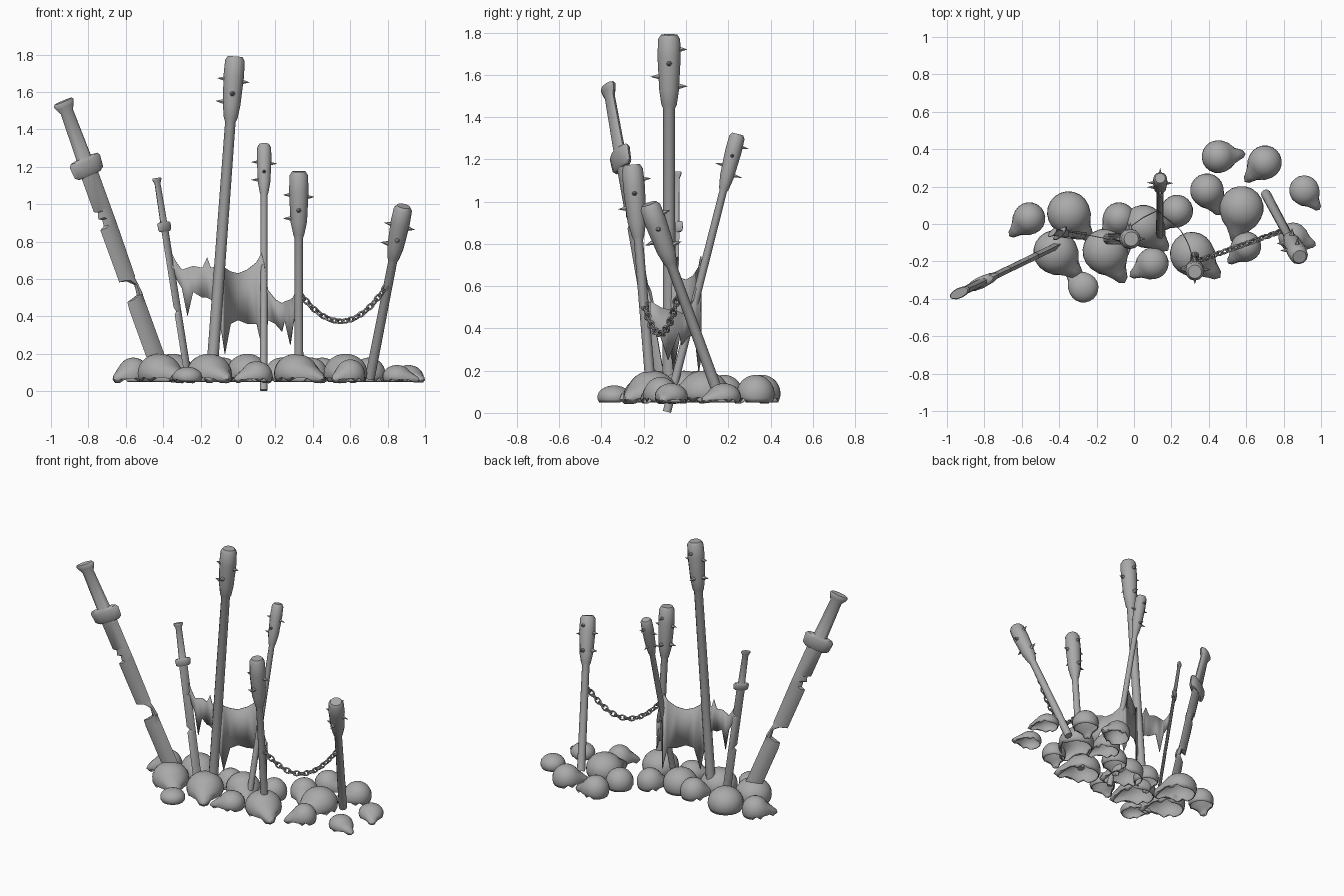
import bpy, bmesh, math
from mathutils import Vector, Matrix

cube = bpy.data.objects.get("Cube")
if cube:
    bpy.data.objects.remove(cube)

grey = bpy.data.materials.new("stone grey")
grey.use_nodes = True
COLOUR = (0.4, 0.4, 0.4, 1)
grey.diffuse_color = COLOUR
grey.node_tree.nodes["Principled BSDF"].inputs["Base Color"].default_value = COLOUR
parts = []


def finish(name, bm, matrix=None):
    bmesh.ops.recalc_face_normals(bm, faces=bm.faces)
    mesh = bpy.data.meshes.new(name)
    bm.to_mesh(mesh)
    bm.free()
    mesh.materials.append(grey)
    obj = bpy.data.objects.new(name, mesh)
    if matrix:
        obj.matrix_world = matrix
    bpy.context.collection.objects.link(obj)
    parts.append(obj)
    return obj


def thicken(obj, amount, offset):
    mod = obj.modifiers.new("thickness", 'SOLIDIFY')
    mod.thickness, mod.offset = amount, offset


def frame(origin, target, side):
    """Matrix whose z runs from origin to target and whose x leans to side."""
    w = (Vector(target) - Vector(origin)).normalized()
    u = Vector(side)
    u = (u - w * u.dot(w)).normalized()
    m = Matrix((u, w.cross(u), w)).transposed().to_4x4()
    m.translation = Vector(origin)
    return m


def skin(bm, rings):
    """Join equal rings of points into a closed tube."""
    rows = [[bm.verts.new(p) for p in ring] for ring in rings]
    for a, b in zip(rows, rows[1:]):
        for i in range(len(a)):
            j = (i + 1) % len(a)
            bm.faces.new((a[i], a[j], b[j], b[i]))
    bm.faces.new(rows[0][::-1])
    bm.faces.new(rows[-1])


def ellipse(z, rx, ry, sides=12):
    steps = [math.tau * i / sides for i in range(sides)]
    return [(rx * math.cos(a), ry * math.sin(a), z) for a in steps]


# Skulls: hollow domes with a narrowed muzzle and arched eye openings
def skull(i, x, y, r, top, heading):
    bm = bmesh.new()
    bmesh.ops.create_uvsphere(bm, u_segments=20, v_segments=14, radius=1)
    low = [v for v in bm.verts if v.co.z < -0.5]
    bmesh.ops.delete(bm, geom=low, context='VERTS')
    for v in bm.verts:
        c = v.co
        angle = abs(math.atan2(c.y, c.x))
        if c.z < -0.35:
            arch = 0.6 < angle < 1.1 or 1.5 < angle < 1.8
            c.z = -0.22 if arch else -0.45
        drop = min(1, max(0, 0.45 - c.z) / 0.6)
        pull = max(0, c.x) ** 3 * drop
        if 0.5 < angle < 0.9 and -0.3 < c.z < 0.1:
            c.xy *= 0.88
        c.x += 0.75 * pull
        c.y *= 1 - 0.3 * pull
        c.z -= 0.1 * pull
    height = (top - 0.05) / 1.45
    m = Matrix.Translation((x, y, top - height)) @ Matrix.Rotation(math.radians(heading), 4, 'Z')
    obj = finish(f"skull_{i}", bm, m @ Matrix.Diagonal((r, r, height, 1)))
    thicken(obj, 0.05, -1)


SKULLS = [
    (-.35, .06, .115, .2, -50), (-.42, -.15, .118, .2, -45), (-.56, .03, .086, .18, 222),
    (-.27, -.34, .08, .13, 133), (-.155, -.145, .12, .2, -58), (-.08, .03, .086, .18, 230),
    (.05, -.01, .112, .2, -45), (.1, -.21, .085, .16, 210), (.23, .07, .086, .18, 227),
    (.31, -.16, .118, .2, -40), (.39, .18, .09, .18, -62), (.45, .36, .088, .18, 6),
    (.7, .33, .09, .18, 224), (.575, .085, .118, .2, -100), (.6, -.12, .08, .17, 223),
    (.91, .18, .08, .14, -52), (.85, -.07, .078, .14, -20)]
for i, spec in enumerate(SKULLS, 1):
    skull(i, *spec)


# Clubs: thin shaft, swollen head and small spikes
def club(name, foot, top, head, shaft, r):
    m = frame(foot, top, (1, 0, 0))
    length = (Vector(top) - Vector(foot)).length
    start = length - head
    profile = [(0, shaft * 1.1), (start, shaft), (start + head * .05, shaft * 1.3),
               (start + head * .25, r * .85), (start + head * .7, r),
               (start + head * .94, r * .95), (length, r * .7)]
    bm = bmesh.new()
    skin(bm, [ellipse(z, a, a) for z, a in profile])
    for angle, t in ((180, .65), (0, .62), (270, .43), (90, .8), (180, .3), (90, .3)):
        turn = Matrix.Rotation(math.radians(angle), 4, 'Z') @ Matrix.Rotation(math.pi / 2, 4, 'Y')
        lift = Matrix.Translation((0, 0, start + head * t))
        bmesh.ops.create_cone(bm, cap_ends=True, segments=6, radius1=r * .32, radius2=0, depth=.05,
                              matrix=lift @ turn @ Matrix.Translation((0, 0, r + .008)))
    finish(name, bm, m)


club("tall_club", (-.14, -.08, .1), (-.015, -.08, 1.79), .35, .028, .055)
club("back_club", (.137, -.09, .005), (.14, .245, 1.32), .28, .018, .039)
club("front_club", (.325, -.165, .1), (.325, -.255, 1.175), .36, .022, .052)
club("left_club", (.705, .16, .07), (.885, -.175, .99), .32, .024, .052)


# Swords: notched blade, guard, oval grip and flared pommel
def sword(name, foot, guard, top, side, s, notches):
    m = frame(foot, top, side)
    g = (Vector(guard) - Vector(foot)).length
    end = (Vector(top) - Vector(foot)).length
    half, thick = .052 * s, .018 * s
    bm = bmesh.new()
    rows = [(0, -half, half)]
    for t, left, right in notches:
        rows.append((t * g, half * left, half * right))
    rows.append((g, -half, half))
    rings = []
    for z, a, b in rows:
        p, q = a + (b - a) * .3, a + (b - a) * .7
        rings.append([(a, 0, z), (p, -thick, z), (q, -thick, z),
                      (b, 0, z), (q, thick, z), (p, thick, z)])
    skin(bm, rings)
    finish(name + "_blade", bm, m)

    bm = bmesh.new()
    fittings = [(g - .05 * s, .07, .02), (g - .035 * s, .09, .03), (g + .03 * s, .096, .032),
                (g + .045 * s, .085, .025), (g + .05 * s, .045, .023), (end - .06 * s, .038, .021),
                (end - .03 * s, .055, .026), (end - .01 * s, .062, .028), (end, .055, .024)]
    skin(bm, [ellipse(z, rx * s, ry * s) for z, rx, ry in fittings])
    finish(name + "_hilt", bm, m)


sword("great_sword", (-.42, -.12, .13), (-.815, -.305, 1.2), (-.935, -.37, 1.55), (.9, .42, 0), 1,
      [(.30, -1, 1), (.34, -.9, 1), (.35, .35, 1.05), (.40, .5, .9), (.43, -.2, .8),
       (.44, -1, .9), (.70, -1, 1), (.71, -.5, 1), (.74, -.4, 1), (.75, -.8, 1),
       (.78, -.6, 1), (.79, -1, 1)])
sword("short_sword", (-.27, -.065, .1), (-.39, -.04, .88), (-.435, -.045, 1.14), (.7, .7, 0), .52,
      [(.4, -1, 1), (.42, -.4, 1), (.45, -1, 1), (.7, -1, 1), (.72, -1, .4), (.75, -1, 1)])


# Torn cloth: x, y, upper edge, lower edge of each column
CLOTH = [
    (-.36, -.04, .75, .72), (-.33, -.045, .69, .6), (-.3, -.05, .65, .55), (-.27, -.055, .66, .4),
    (-.24, -.06, .67, .53), (-.19, -.07, .66, .5), (-.165, -.075, .715, .5), (-.145, -.08, .66, .49),
    (-.11, -.08, .67, .4), (-.085, -.07, .71, .3), (-.07, -.06, .66, .2), (-.04, -.03, .64, .36),
    (0, 0, .63, .38), (.05, .035, .65, .36), (.1, .06, .69, .36), (.125, .07, .74, .25),
    (.14, .06, .68, .2), (.16, .04, .54, .38), (.2, .01, .49, .36), (.235, -.02, .47, .32),
    (.25, -.035, .48, .38), (.28, -.085, .49, .25), (.295, -.12, .5, .36), (.31, -.17, .53, .42)]
bm = bmesh.new()
columns = [(bm.verts.new((x, y, hi)), bm.verts.new((x, y, lo))) for x, y, hi, lo in CLOTH]
for a, b in zip(columns, columns[1:]):
    bm.faces.new((a[0], a[1], b[1], b[0]))
thicken(finish("torn_cloth", bm), .005, 0)


# Chain: alternating links along a sagging line between two clubs
LINKS = 20
start, stop = Vector((.335, -.2, .52)), Vector((.81, -.03, .59))


def hang(t):
    p = start.lerp(stop, t)
    p.z -= .72 * t * (1 - t)
    return p


# even out the spacing along the curve
samples = [hang(i / 400) for i in range(401)]
spacing = sum((b - a).length for a, b in zip(samples, samples[1:])) / LINKS
nodes, travel = [samples[0]], 0
for a, b in zip(samples, samples[1:]):
    travel += (b - a).length
    if travel >= spacing:
        nodes.append(b)
        travel -= spacing
bm = bmesh.new()
for i, (a, b) in enumerate(zip(nodes, nodes[1:])):
    m = frame((a + b) / 2, b, (.34, -.94, 0))
    m = m @ Matrix.Rotation(math.radians(45 + 90 * (i % 2)), 4, 'Z')
    grid = []
    for j in range(10):
        u = math.tau * j / 10
        ring = []
        for k in range(5):
            v = math.tau * k / 5
            r = .0055 * math.cos(v)
            p = Vector(((.015 + r) * math.cos(u), .0055 * math.sin(v), (.023 + r) * math.sin(u)))
            ring.append(bm.verts.new(m @ p))
        grid.append(ring)
    for j in range(10):
        for k in range(5):
            n, o = (j + 1) % 10, (k + 1) % 5
            bm.faces.new((grid[j][k], grid[n][k], grid[n][o], grid[j][o]))
finish("chain", bm)

# Smooth shading with sharp edges kept
bpy.ops.object.select_all(action='DESELECT')
for obj in parts:
    obj.select_set(True)
bpy.context.view_layer.objects.active = parts[0]
bpy.ops.object.shade_smooth_by_angle(angle=math.radians(40))
